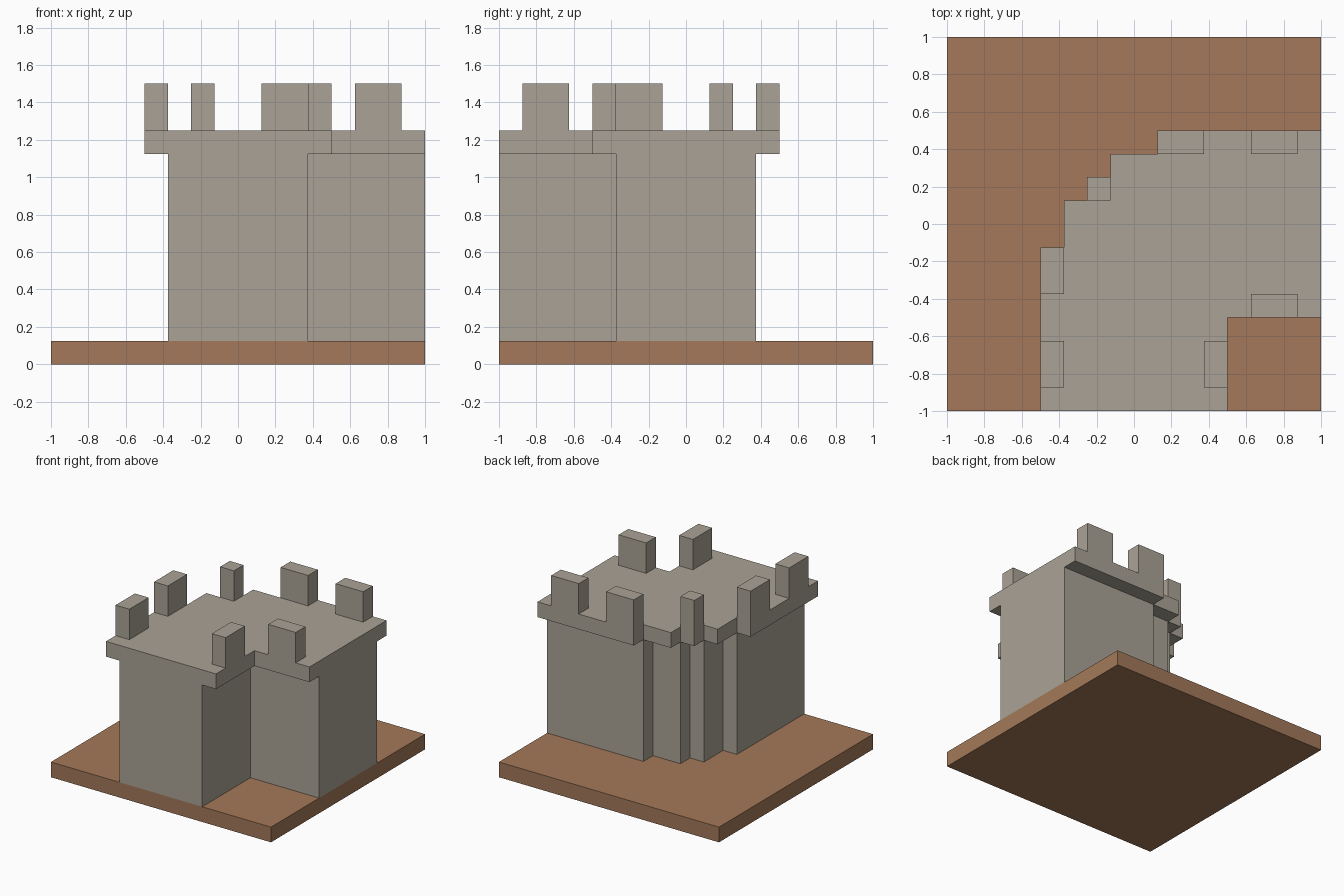
import bpy
import bmesh

if "Cube" in bpy.data.objects:
    bpy.data.objects.remove(bpy.data.objects["Cube"], do_unlink=True)

U = 0.125  # grid unit; all part sizes below are whole units


def make_material(name, rgb):
    mat = bpy.data.materials.new(name)
    mat.use_nodes = True
    color = (*rgb, 1.0)
    mat.diffuse_color = color
    mat.node_tree.nodes["Principled BSDF"].inputs["Base Color"].default_value = color
    return mat


stone = make_material("warm grey stone", (0.40, 0.365, 0.305))
earth = make_material("brown earth", (0.366, 0.191, 0.10))


def prism(name, outline, z0, z1, mat):
    """Extrude a counter-clockwise outline from z0 to z1."""
    bm = bmesh.new()
    base = bm.faces.new([bm.verts.new((x * U, y * U, z0 * U)) for x, y in outline])
    top = bmesh.ops.extrude_face_region(bm, geom=[base])["geom"]
    verts = [g for g in top if isinstance(g, bmesh.types.BMVert)]
    bmesh.ops.translate(bm, verts=verts, vec=(0, 0, (z1 - z0) * U))
    bmesh.ops.recalc_face_normals(bm, faces=bm.faces)
    mesh = bpy.data.meshes.new(name)
    bm.to_mesh(mesh)
    bm.free()
    mesh.materials.append(mat)
    obj = bpy.data.objects.new(name, mesh)
    bpy.context.collection.objects.link(obj)
    return obj


def rect(x0, x1, y0, y1):
    return [(x0, y0), (x1, y0), (x1, y1), (x0, y1)]


def flip(p):
    """Mirror a point across the diagonal y = -x."""
    return (-p[1], -p[0])


def mirrored(half):
    """Complete an outline whose first and last points lie on the diagonal."""
    return half + [flip(p) for p in reversed(half[1:-1])]


# Ground slab
prism("ground_slab", rect(-8, 8, -8, 8), 0, 1, earth)

# Corner wall with a stepped outer corner
prism("wall_body", mirrored([(3, -3), (8, -3), (8, 3), (1, 3), (1, 2),
                             (-1, 2), (-1, 1)]), 1, 9, stone)

# Overhanging walkway
cap = [(4, -4), (8, -4), (8, 4), (1, 4), (1, 3), (-1, 3), (-1, 2), (-2, 2)]
# The outer corner point lies on the diagonal, so it is shared by both halves
prism("walkway", mirrored(cap), 9, 10, stone)

# Battlements: one arm, then its diagonal mirror
for i, (x0, x1, y0, y1) in enumerate([(1, 3, 3, 4), (5, 7, 3, 4), (5, 7, -4, -3)], 1):
    prism(f"battlement_side_{i}", rect(x0, x1, y0, y1), 10, 12, stone)
    prism(f"battlement_front_{i}", rect(-y1, -y0, -x1, -x0), 10, 12, stone)
prism("battlement_corner", rect(-2, -1, 1, 2), 10, 12, stone)
